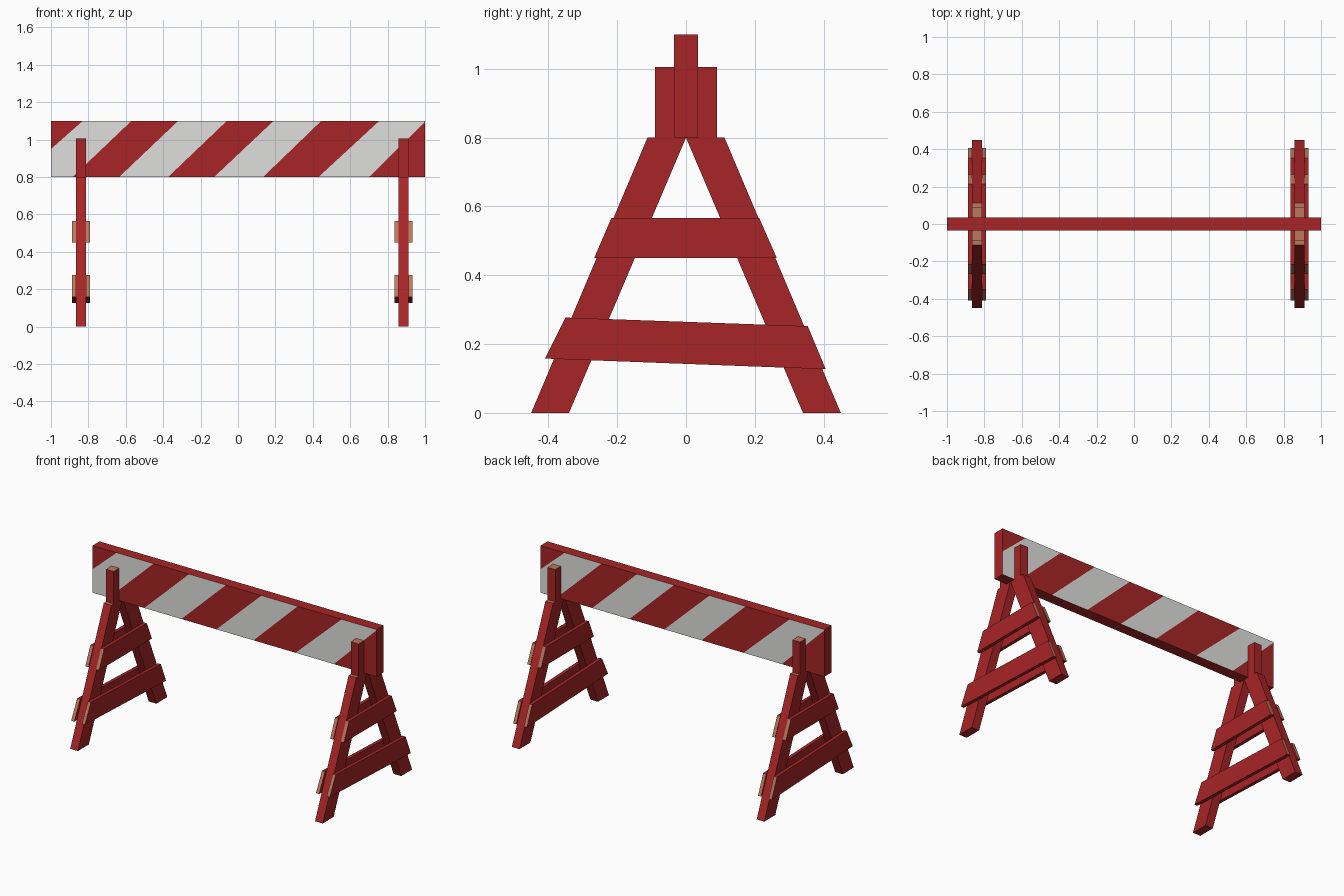
import bpy, bmesh
from mathutils import Vector

if "Cube" in bpy.data.objects:
    bpy.data.objects.remove(bpy.data.objects["Cube"])


def material(name, rgb):
    m = bpy.data.materials.new(name)
    m.diffuse_color = (*rgb, 1)
    m.use_nodes = True
    m.node_tree.nodes["Principled BSDF"].inputs["Base Color"].default_value = m.diffuse_color
    return m


RED = material("red paint", (0.39, 0.018, 0.019))
WHITE = material("off white paint", (0.74, 0.74, 0.72))
WOOD = material("bare wood", (0.50, 0.19, 0.11))


def finish(name, bm, mats):
    bmesh.ops.recalc_face_normals(bm, faces=bm.faces[:])
    me = bpy.data.meshes.new(name)
    bm.to_mesh(me)
    bm.free()
    for m in mats:
        me.materials.append(m)
    ob = bpy.data.objects.new(name, me)
    bpy.context.collection.objects.link(ob)
    return ob


def prism(name, profile, x0, x1, is_wood):
    """Extrude a (y, z) outline along x; faces passing is_wood(normal) are bare."""
    bm = bmesh.new()
    face = bm.faces.new([bm.verts.new((x0, y, z)) for y, z in profile])
    ext = bmesh.ops.extrude_face_region(bm, geom=[face])["geom"]
    bmesh.ops.translate(bm, vec=(x1 - x0, 0, 0),
                        verts=[v for v in ext if isinstance(v, bmesh.types.BMVert)])
    bmesh.ops.recalc_face_normals(bm, faces=bm.faces[:])
    for f in bm.faces:
        f.normal_update()
        f.material_index = int(is_wood(f.normal))
    return finish(name, bm, [RED, WOOD])


# Striped board: stripe edges as (x at top, x at bottom), back turned half round
STRIPES = [(-0.83, -1.17), (-0.57, -0.885), (-0.32, -0.636), (-0.06, -0.374),
           (0.19, -0.128), (0.445, 0.134), (0.755, 0.43), (1.005, 0.70)]
Z0, Z1, T = 0.8, 1.1, 0.035
bm = bmesh.new()
bmesh.ops.create_cube(bm, size=1)
for v in bm.verts:
    v.co = (v.co.x * 2, v.co.y * 2 * T, Z0 + (v.co.z + 0.5) * (Z1 - Z0))


def side_faces(side):
    return [f for f in bm.faces if abs(f.calc_center_median().y - side * T) < 1e-4]


for side in (-1, 1):
    planes = []
    for top, bottom in STRIPES:
        co = Vector((-side * bottom, 0, Z0))
        no = Vector((-side * (Z1 - Z0), 0, bottom - top)).normalized()
        planes.append((co, no))
        faces = side_faces(side)
        edges = {e for f in faces for e in f.edges}
        verts = {v for f in faces for v in f.verts}
        bmesh.ops.bisect_plane(bm, geom=faces + list(edges) + list(verts),
                               dist=1e-5, plane_co=co, plane_no=no)
    for f in side_faces(side):
        c = f.calc_center_median()
        f.material_index = sum((c - co).dot(no) > 0 for co, no in planes) % 2
finish("striped_board", bm, [RED, WHITE])

# Two A-frame trestles
LEG = [(-0.45, 0), (-0.34, 0), (0, 0.8), (-0.112, 0.8)]
POST = [(-0.09, 0.8), (-0.035, 0.8), (-0.035, 1.006), (-0.09, 1.006)]
UPPER = [(-0.267, 0.45), (0.264, 0.45), (0.213, 0.566), (-0.217, 0.566)]
LOWER = [(-0.41, 0.158), (0.406, 0.127), (0.354, 0.252), (-0.35, 0.277)]
HALF_LEG, HALF_OUT = 0.027, 0.0485


def top_only(n):
    return n.z > 0.9


def ends_only(n):
    return abs(n.y) > 0.5


for label, cx in (("left", -0.84), ("right", 0.885)):
    for where, s in (("front", 1), ("back", -1)):
        for part, outline in (("leg", LEG), ("post", POST)):
            prism(f"{label}_{where}_{part}", [(s * y, z) for y, z in outline],
                  cx - HALF_LEG, cx + HALF_LEG, top_only)
    # Cross planks on both faces of the legs
    for where, s in (("outer", -1), ("inner", 1)):
        for part, outline in (("upper", UPPER), ("lower", LOWER)):
            prism(f"{label}_{where}_{part}_plank", outline,
                  cx + s * HALF_LEG, cx + s * HALF_OUT, ends_only)
